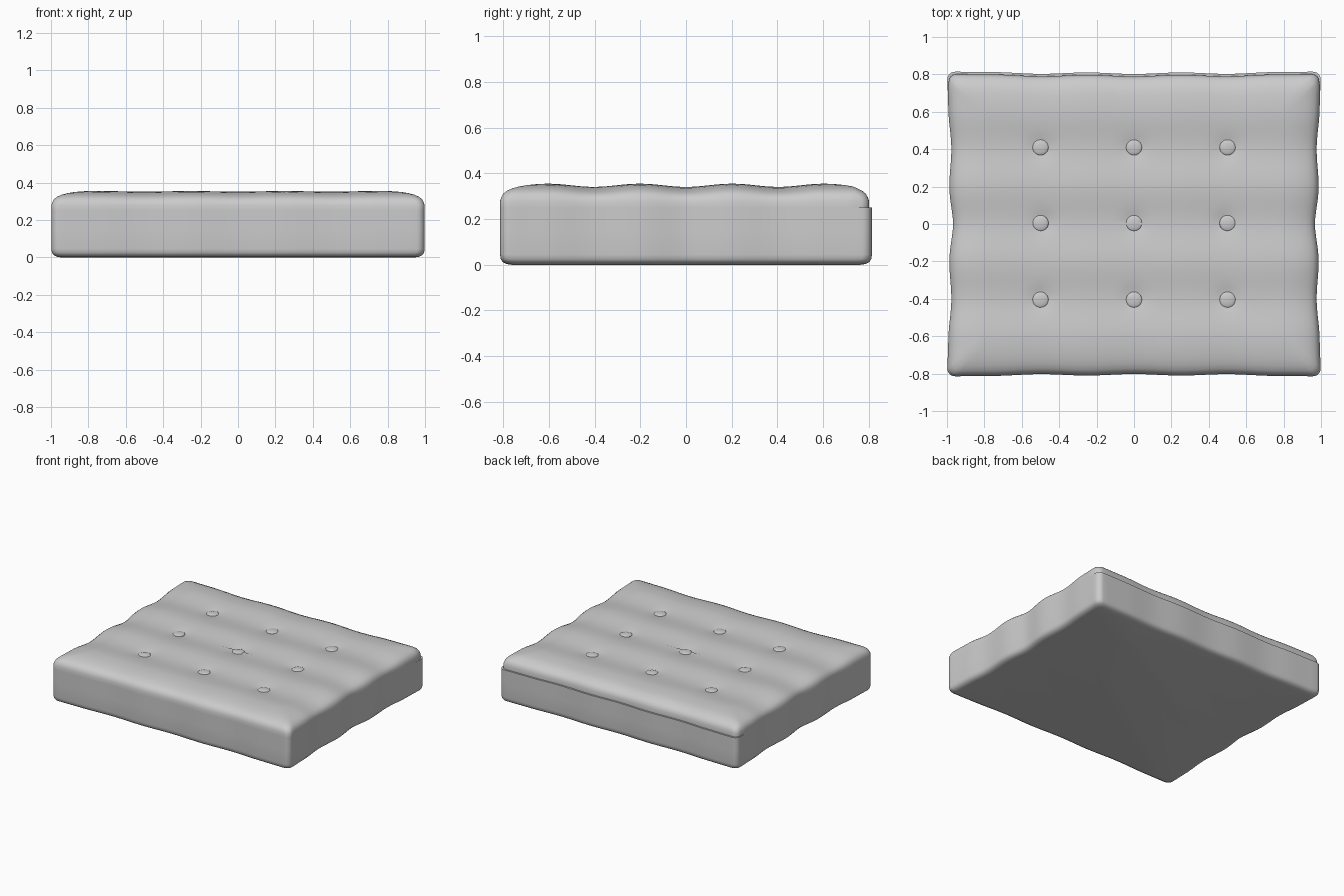
import bpy, bmesh, math

if "Cube" in bpy.data.objects:
    bpy.data.objects.remove(bpy.data.objects["Cube"])

HX, HY, R = 1.0, 0.815, 0.045


def outline():
    # rounded rectangle, finely divided along each side
    pts = []
    corners = [(1, -1, -90), (1, 1, 0), (-1, 1, 90), (-1, -1, 180)]
    for i, (sx, sy, a0) in enumerate(corners):
        cx, cy = sx * (HX - R), sy * (HY - R)
        for k in range(7):
            a = math.radians(a0 + 15 * k)
            pts.append((cx + R * math.cos(a), cy + R * math.sin(a)))
        nx, ny, na = corners[(i + 1) % 4]
        a = math.radians(na)
        end = (nx * (HX - R) + R * math.cos(a), ny * (HY - R) + R * math.sin(a))
        st = pts[-1]
        n = 48
        for k in range(1, n):
            pts.append((st[0] + (end[0] - st[0]) * k / n,
                        st[1] + (end[1] - st[1]) * k / n))
    return pts


def wave(t, period):
    # 1 on the tufting lines, 0 between them and outside the outer pair
    if abs(t) > 1.5 * period:
        return 0.0
    return 0.5 + 0.5 * math.cos(2 * math.pi * t / period)


BUTTONS = [(x, y) for x in (-0.5, 0, 0.5) for y in (-0.405, 0.005, 0.41)]

# cross-section: inset from the outline, height
lower = [(0.05, 0), (0.03, 0.003), (0.012, 0.012), (0.003, 0.025), (0, 0.045),
         (0, 0.15), (0, 0.25)]
upper = [(0, 0.25), (0, 0.28), (0.006, 0.297), (0.014, 0.311), (0.03, 0.324),
         (0.055, 0.335), (0.085, 0.343), (0.12, 0.349), (0.16, 0.353), (0.2, 0.355)]
upper += [(0.2 + 0.0152 * k, 0.355) for k in range(1, 41)]

base = outline()
bm = bmesh.new()
rings = []
for i, (d, z) in enumerate(lower + upper):
    ring = []
    for px, py in base:
        x, y = px * (HX - d) / HX, py * (HY - d) / HY
        # tufting creases on top
        top = max(0, min(1, (z - 0.25) / 0.09))
        dip = 0.014 * wave(y, 0.405) + 0.004 * wave(x, 0.5)
        dip += sum(0.01 * math.exp(-((x - a) ** 2 + (y - b) ** 2) / 0.004) for a, b in BUTTONS)
        # pulled-in side walls
        pinch_x = 0.013 * (1 - abs(py / HY) ** 3) + wave(y, 0.405) * (0.012 + 0.008 * max(0, 1 - abs(y) / 0.3))
        pinch_y = 0.006 * (1 - abs(px) ** 3) + 0.01 * wave(x, 0.5)
        qx = x * (1 - pinch_x * (abs(px) / HX) ** 8)
        qy = y * (1 - pinch_y * (abs(py) / HY) ** 8)
        # upper back is set in above the ledge
        if i >= len(lower):
            s = max(0, min(1, (y - 0.73) / 0.04))
            qy -= 0.013 * s
            qx *= 1 - 0.007 * s
        ring.append(bm.verts.new((qx, qy, z - dip * top)))
    rings.append(ring)
n = len(base)
for a, b in zip(rings, rings[1:]):
    for k in range(n):
        bm.faces.new((a[k], a[(k + 1) % n], b[(k + 1) % n], b[k]))
bm.faces.new(rings[0][::-1])
bm.faces.new(rings[-1])
bmesh.ops.remove_doubles(bm, verts=bm.verts, dist=0.00005)
bmesh.ops.recalc_face_normals(bm, faces=bm.faces)


def smooth(ob):
    bpy.ops.object.select_all(action='DESELECT')
    ob.select_set(True)
    bpy.context.view_layer.objects.active = ob
    bpy.ops.object.shade_smooth_by_angle(angle=math.radians(40))


me = bpy.data.meshes.new("cushion")
bm.to_mesh(me)
bm.free()
cushion = bpy.data.objects.new("cushion", me)
bpy.context.collection.objects.link(cushion)
smooth(cushion)

# tufting buttons
for i, (x, y) in enumerate(BUTTONS):
    bpy.ops.mesh.primitive_uv_sphere_add(segments=20, ring_count=10, radius=1, location=(x, y, 0.33))
    b = bpy.context.object
    b.name = f"button_{i + 1}"
    b.scale = (0.043, 0.043, 0.011)
    smooth(b)
